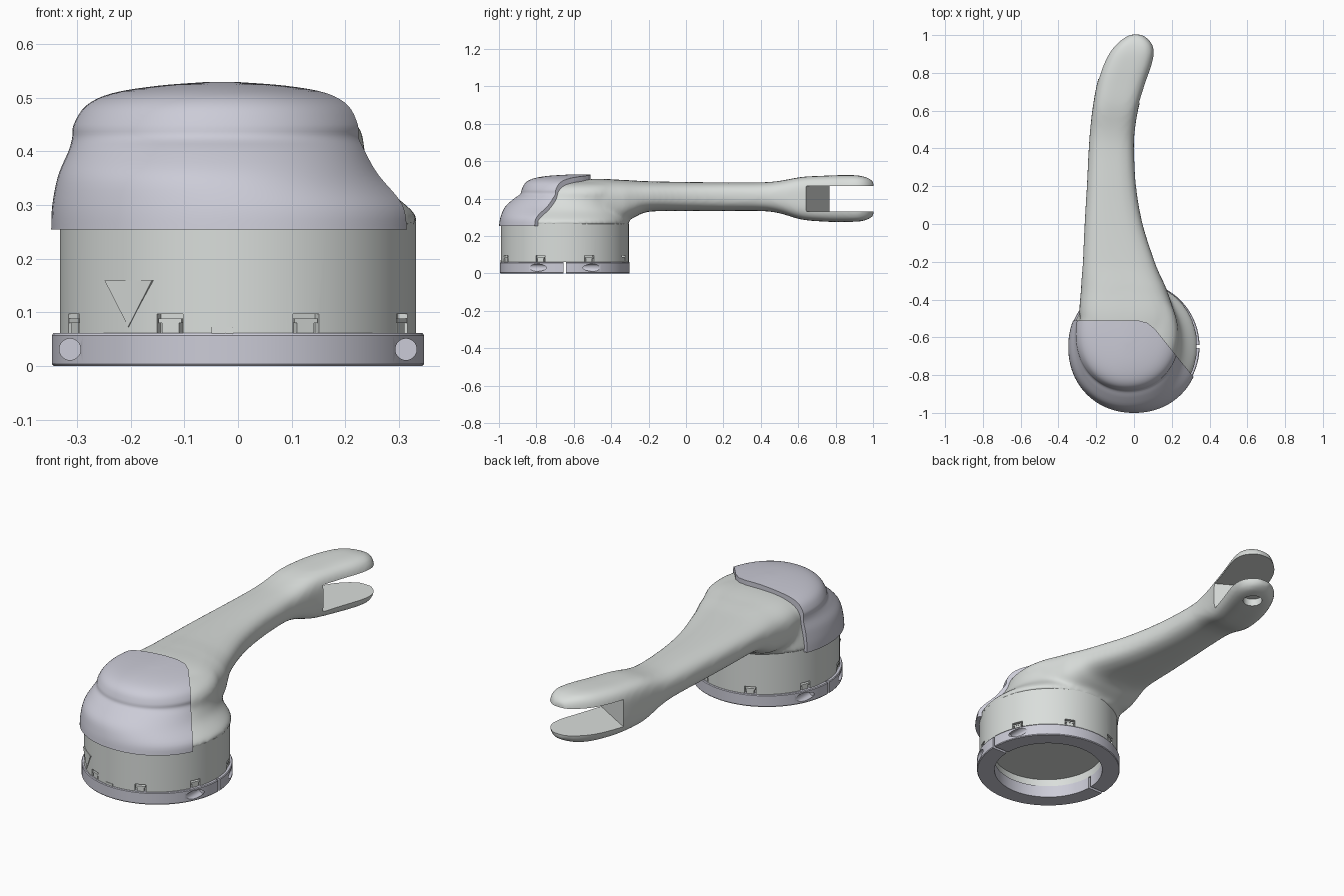
import bpy, bmesh, math
from mathutils import Matrix, Vector

if "Cube" in bpy.data.objects:
    bpy.data.objects.remove(bpy.data.objects["Cube"])

HUB = Vector((0, -0.648, 0))


def material(name, rgb):
    m = bpy.data.materials.new(name)
    m.diffuse_color = (*rgb, 1)
    m.use_nodes = True
    m.node_tree.nodes["Principled BSDF"].inputs["Base Color"].default_value = m.diffuse_color
    return m


tint = material("cool_grey", (0.60, 0.60, 0.68))
pale = material("pale_grey", (0.70, 0.73, 0.71))


def finish(name, bm):
    bmesh.ops.recalc_face_normals(bm, faces=bm.faces)
    me = bpy.data.meshes.new(name)
    bm.to_mesh(me)
    bm.free()
    ob = bpy.data.objects.new(name, me)
    bpy.context.collection.objects.link(ob)
    return ob


def activate(ob):
    bpy.ops.object.select_all(action='DESELECT')
    ob.select_set(True)
    bpy.context.view_layer.objects.active = ob


def modify(ob, kind, **props):
    activate(ob)
    m = ob.modifiers.new("m", kind)
    for k, v in props.items():
        setattr(m, k, v)
    bpy.ops.object.modifier_apply(modifier=m.name)


def boolean(ob, cutter, op='DIFFERENCE'):
    modify(ob, 'BOOLEAN', object=cutter, operation=op, solver='EXACT')
    bpy.data.objects.remove(cutter)


def smooth(ob, mat, deg=35):
    ob.data.materials.clear()
    ob.data.materials.append(mat)
    activate(ob)
    bpy.ops.object.shade_smooth_by_angle(angle=math.radians(deg))


def spline(rows, n):
    """Catmull-Rom refinement of a list of rows"""
    out = []
    for i in range(len(rows) - 1):
        p0, p1, p2, p3 = (rows[min(max(j, 0), len(rows) - 1)] for j in range(i - 1, i + 3))
        for k in range(n):
            t = k / n
            out.append([0.5 * (2*b + (c - a)*t + (2*a - 5*b + 4*c - d)*t*t + (3*b - a - 3*c + d)*t**3)
                        for a, b, c, d in zip(p0, p1, p2, p3)])
    return out + [list(rows[-1])]


def loft(bm, rows, place, n=80):
    """Superellipse sections (t, a_low, a_high, b_low, b_high, power)"""
    rings = []
    for t, a0, a1, b0, b1, power in rows:
        ring = []
        for i in range(n):
            ang = 2 * math.pi * i / n
            c, s = math.cos(ang), math.sin(ang)
            a = (a0 + a1)/2 + (a1 - a0)/2 * math.copysign(abs(c)**(2/power), c)
            b = (b0 + b1)/2 + (b1 - b0)/2 * math.copysign(abs(s)**(2/power), s)
            ring.append(bm.verts.new(place(t, a, b)))
        rings.append(ring)
    faces = [bm.faces.new(rings[0]), bm.faces.new(rings[-1][::-1])]
    for r, q in zip(rings, rings[1:]):
        for i in range(n):
            j = (i + 1) % n
            faces.append(bm.faces.new((r[i], q[i], q[j], r[j])))
    bmesh.ops.recalc_face_normals(bm, faces=faces)


def prism(name, pts, z0, z1):
    bm = bmesh.new()
    lo, hi = [[bm.verts.new((x, y, z)) for x, y in pts] for z in (z0, z1)]
    bm.faces.new(lo)
    bm.faces.new(hi)
    for i in range(len(pts)):
        j = (i + 1) % len(pts)
        bm.faces.new((lo[i], lo[j], hi[j], hi[i]))
    return finish(name, bm)


def lathe(name, prof, stretch=1.0, steps=96, closed=True):
    bm = bmesh.new()
    vs = [bm.verts.new((r, 0, z)) for r, z in prof]
    es = [bm.edges.new((a, b)) for a, b in zip(vs, vs[1:])]
    if closed:
        es.append(bm.edges.new((vs[-1], vs[0])))
    bmesh.ops.spin(bm, geom=vs + es, cent=(0, 0, 0), axis=(0, 0, 1), angle=2*math.pi, steps=steps)
    bmesh.ops.remove_doubles(bm, verts=bm.verts, dist=1e-5)
    bm.transform(Matrix.Translation(HUB) @ Matrix.Diagonal((1, stretch, 1, 1)))
    return finish(name, bm)


def boxes(name, angles, r0, r1, width, z0, z1):
    """Boxes set radially around the hub"""
    bm = bmesh.new()
    for a in angles:
        m = (Matrix.Translation(HUB) @ Matrix.Diagonal((1, 1.03, 1, 1))
             @ Matrix.Rotation(math.radians(a), 4, 'Z')
             @ Matrix.Translation(((r0 + r1)/2, 0, (z0 + z1)/2))
             @ Matrix.Diagonal((r1 - r0, width, z1 - z0, 1)))
        bmesh.ops.create_cube(bm, size=1, matrix=m)
    ob = finish(name, bm)
    ob.data.materials.append(pale)
    return ob


def cylinders(name, r, items):
    """items: list of (start, end) points"""
    bm = bmesh.new()
    for a, b in items:
        a, b = Vector(a), Vector(b)
        m = Matrix.Translation((a + b)/2) @ (b - a).to_track_quat('Z', 'Y').to_matrix().to_4x4()
        bmesh.ops.create_cone(bm, cap_ends=True, segments=32, radius1=r, radius2=r,
                              depth=(b - a).length, matrix=m)
    return finish(name, bm)


# stepped dome: z, left, right, front, back
dome = [(0.254, -0.348, 0.348, -1.0, -0.302), (0.30, -0.346, 0.337, -0.992, -0.306),
        (0.355, -0.335, 0.276, -0.968, -0.31), (0.40, -0.316, 0.250, -0.920, -0.30),
        (0.425, -0.309, 0.242, -0.886, -0.29), (0.45, -0.306, 0.242, -0.878, -0.28),
        (0.485, -0.283, 0.220, -0.858, -0.28), (0.508, -0.235, 0.172, -0.815, -0.29),
        (0.522, -0.150, 0.090, -0.735, -0.34), (0.529, -0.06, 0.0, -0.62, -0.46)]
hub_place = lambda z, x, y: (x, y, z)

# lever arm: y, left, right, bottom, top, squareness
arm = [(-0.70, -0.24, 0.18, 0.30, 0.49, 2.7), (-0.50, -0.287, 0.214, 0.265, 0.506, 2.9),
       (-0.35, -0.281, 0.174, 0.268, 0.501, 2.9), (-0.28, -0.277, 0.143, 0.298, 0.497, 2.8),
       (-0.20, -0.271, 0.110, 0.330, 0.493, 2.7), (0.0, -0.262, 0.046, 0.334, 0.489, 2.7),
       (0.2, -0.250, 0.011, 0.334, 0.487, 2.7), (0.4, -0.240, 0.0, 0.334, 0.487, 2.7),
       (0.5, -0.232, 0.005, 0.322, 0.495, 3), (0.62, -0.218, 0.025, 0.288, 0.516, 3.8),
       (0.75, -0.194, 0.064, 0.277, 0.523, 4), (0.85, -0.160, 0.098, 0.275, 0.526, 4),
       (0.92, -0.122, 0.108, 0.277, 0.524, 4), (0.97, -0.075, 0.087, 0.288, 0.512, 4),
       (1.003, -0.025, 0.045, 0.308, 0.492, 4)]

# lever body: dome and arm blended into one skin
bm = bmesh.new()
inner = []
for z, a, b, f, k in dome:
    up = (z - 0.254) / 0.275
    inner.append((max(z - 0.012 - 0.014*up, 0.26), a + 0.015, b - 0.008, f + 0.015,
                  k - 0.02 * up, 2.1))
inner[0] = (0.258, -0.336, 0.338, -0.988, -0.302, 2.05)
loft(bm, spline(inner, 4), hub_place)
loft(bm, spline(arm, 5), lambda y, x, z: (x, y, z))
body = finish("lever_body", bm)
modify(body, 'REMESH', mode='VOXEL', voxel_size=0.011)
modify(body, 'SMOOTH', factor=0.5, iterations=14)
boolean(body, prism("slot_cutter", [(-0.4, 0.83), (-0.2, 0.775), (-0.13, 0.735), (0.04, 0.635),
                                    (0.3, 0.5), (0.3, 1.2), (-0.4, 1.2)], 0.33, 0.467))
boolean(body, cylinders("pivot_cutter", 0.046, [((-0.01, 0.885, 0.2), (-0.01, 0.885, 0.312))]))
smooth(body, pale, 40)

# front cover: full dome trimmed by its plan outline
bm = bmesh.new()
loft(bm, spline([(*r, 2.1) for r in dome], 4), hub_place, 96)
cover = finish("front_cover", bm)
boolean(cover, prism("cover_trim", [(-0.5, -0.51), (0.02, -0.51), (0.07, -0.523), (0.11, -0.555),
                                    (0.315, -0.81), (0.5, -1.04), (0.5, -1.2), (-0.5, -1.2)],
                     0.1, 0.7), 'INTERSECT')
smooth(cover, tint)

# hub barrel with a shallow recess below and notches round its foot
barrel = lathe("hub_barrel", [(0, 0.10), (0.262, 0.10), (0.262, 0.061), (0.332, 0.061),
                              (0.332, 0.268), (0, 0.268)], stretch=1.03, closed=False)
spots = [22.5 + 45*i for i in range(8)]
boolean(barrel, boxes("notch_cutter", spots, 0.312, 0.36, 0.052, 0.05, 0.097))
smooth(barrel, pale)
boxes("notch_clips", spots, 0.30, 0.329, 0.034, 0.06, 0.088)
boxes("notch_lips", spots, 0.30, 0.331, 0.046, 0.080, 0.088)
boxes("index_tab", [265], 0.30, 0.334, 0.04, 0.06, 0.073)

# pointer triangle on the barrel
mark = prism("pointer_triangle", [(-0.055, 0.159), (0.055, 0.159), (0, 0.073)], -0.340, -0.31)
mark.data.transform(Matrix.Translation(HUB) @ Matrix.Rotation(math.radians(-37), 4, 'Z')
                    @ Matrix(((1, 0, 0, 0), (0, 0, 1, 0), (0, 1, 0, 0), (0, 0, 0, 1))))
mark.data.flip_normals()
mark.data.materials.append(pale)

# split clamp ring with bolt recesses
ring = lathe("clamp_ring", [(0.262, 0), (0.344, 0), (0.347, 0.004), (0.347, 0.057),
                            (0.344, 0.061), (0.262, 0.061)])
boolean(ring, boxes("gap_cutter", [0, 180], 0.2, 0.4, 0.014, -0.05, 0.1))
boolean(ring, cylinders("bolt_cutter", 0.020, [((sx*0.313, HUB.y + sy*0.08, 0.031),
                                                (sx*0.313, HUB.y + sy*0.4, 0.031))
                                               for sx in (-1, 1) for sy in (-1, 1)]))
smooth(ring, tint)
